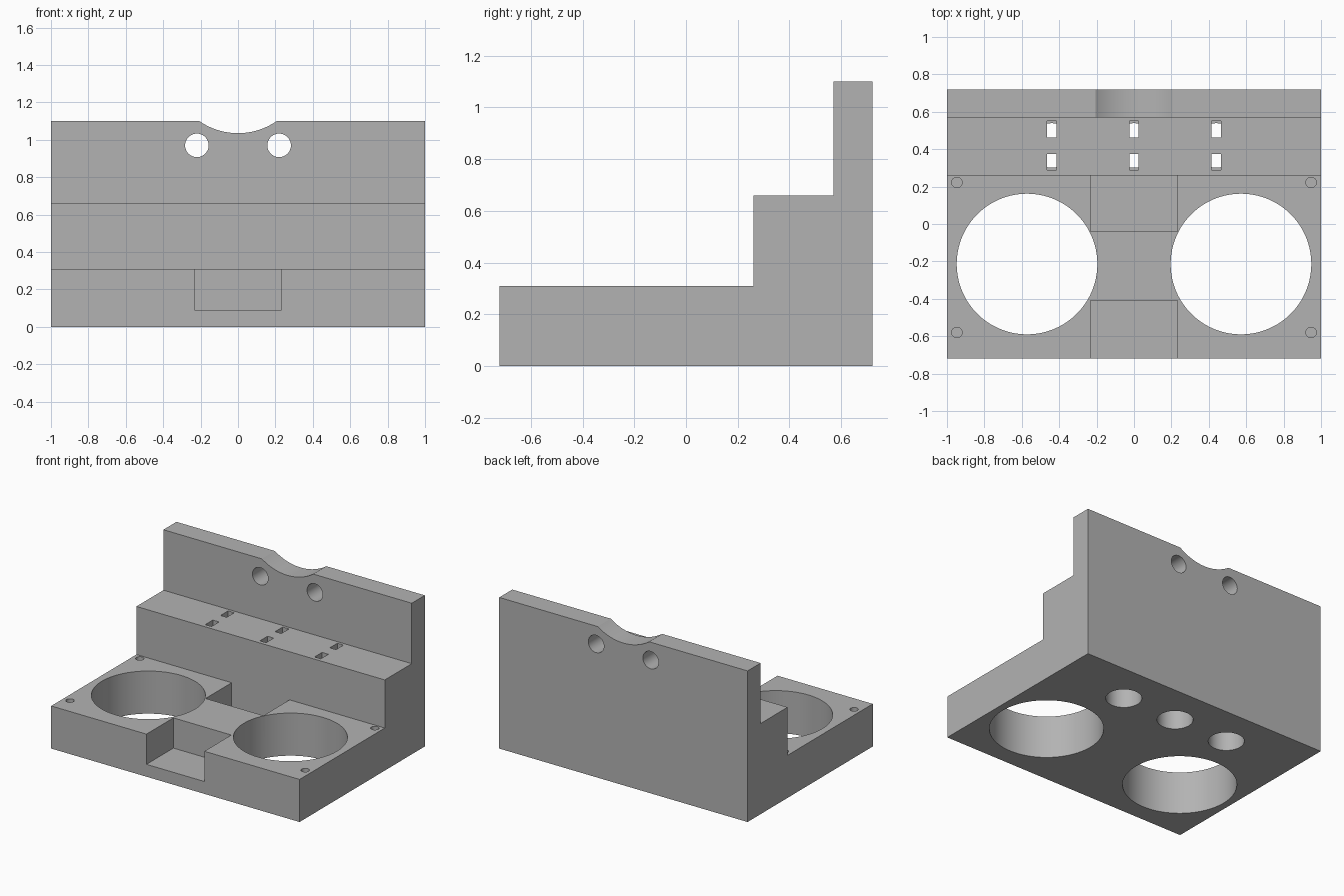
import bpy
import bmesh
import math
from mathutils import Matrix

if "Cube" in bpy.data.objects:
    bpy.data.objects.remove(bpy.data.objects["Cube"], do_unlink=True)

# One plain grey for the whole part
grey = bpy.data.materials.new("plain grey")
grey.use_nodes = True
grey.diffuse_color = (0.45, 0.45, 0.45, 1)
grey.node_tree.nodes["Principled BSDF"].inputs["Base Color"].default_value = grey.diffuse_color


def add_object(name, bm):
    bmesh.ops.recalc_face_normals(bm, faces=bm.faces)
    mesh = bpy.data.meshes.new(name)
    bm.to_mesh(mesh)
    bm.free()
    mesh.materials.append(grey)
    obj = bpy.data.objects.new(name, mesh)
    bpy.context.collection.objects.link(obj)
    return obj


# Stepped body: side profile (y, z) swept across x
profile = [(-0.72, 0), (0.72, 0), (0.72, 1.1), (0.57, 1.1),
           (0.57, 0.66), (0.26, 0.66), (0.26, 0.31), (-0.72, 0.31)]
bm = bmesh.new()
side = bm.faces.new([bm.verts.new((-1, y, z)) for y, z in profile])
swept = bmesh.ops.extrude_face_region(bm, geom=[side])["geom"]
bmesh.ops.translate(bm, vec=(2, 0, 0),
                    verts=[v for v in swept if isinstance(v, bmesh.types.BMVert)])
body = add_object("stepped_holder", bm)


def cut(cutter):
    cutter.hide_render = True
    mod = body.modifiers.new(cutter.name, "BOOLEAN")
    mod.operation = "DIFFERENCE"
    mod.solver = "EXACT"
    mod.object = cutter
    bpy.context.view_layer.objects.active = body
    bpy.ops.object.modifier_apply(modifier=mod.name)
    bpy.data.objects.remove(cutter, do_unlink=True)


def cut_box(name, low, high):
    bm = bmesh.new()
    bmesh.ops.create_cube(bm, size=1)
    bmesh.ops.scale(bm, vec=[b - a for a, b in zip(low, high)], verts=bm.verts)
    bmesh.ops.translate(bm, vec=[(a + b) / 2 for a, b in zip(low, high)], verts=bm.verts)
    cut(add_object(name, bm))


def cut_round(name, centre, radius, depth, along_y=False, sides=96):
    turn = Matrix.Rotation(math.pi / 2, 4, "X") if along_y else Matrix()
    bm = bmesh.new()
    bmesh.ops.create_cone(bm, cap_ends=True, segments=sides, radius1=radius,
                          radius2=radius, depth=depth,
                          matrix=Matrix.Translation(centre) @ turn)
    cut(add_object(name, bm))


# Recesses in front of and behind the bridge between the large bores
cut_box("front_recess", (-0.233, -0.8, 0.09), (0.233, -0.41, 0.5))
cut_box("rear_recess", (-0.233, -0.04, 0.09), (0.233, 0.26, 0.5))

# Large bores, corner screw holes and holes through the back wall
for s in (-1, 1):
    cut_round("large_bore", (s * 0.572, -0.214, 0.15), 0.376, 0.6, sides=128)
    cut_round("wall_hole", (s * 0.22, 0.64, 0.97), 0.063, 0.4, along_y=True, sides=48)
    for y in (-0.58, 0.222):
        cut_round("screw_hole", (s * 0.947, y, 0.31), 0.028, 0.4, sides=32)

# Blind sockets from below, each with a pair of slots through the step
for x in (-0.44, 0, 0.44):
    cut_round("socket", (x, 0.42, 0.23), 0.119, 0.66, sides=64)
    for low, high in ((0.288, 0.375), (0.463, 0.55)):
        cut_box("slot", (x - 0.025, low, 0.5), (x + 0.025, high, 0.8))

# Shallow curved saddle in the top of the back wall
cut_round("saddle", (0, 0.64, 1.397), 0.362, 0.4, along_y=True, sides=160)

bpy.ops.object.select_all(action="DESELECT")
body.select_set(True)
bpy.context.view_layer.objects.active = body
bpy.ops.object.shade_smooth_by_angle(angle=math.radians(30))
